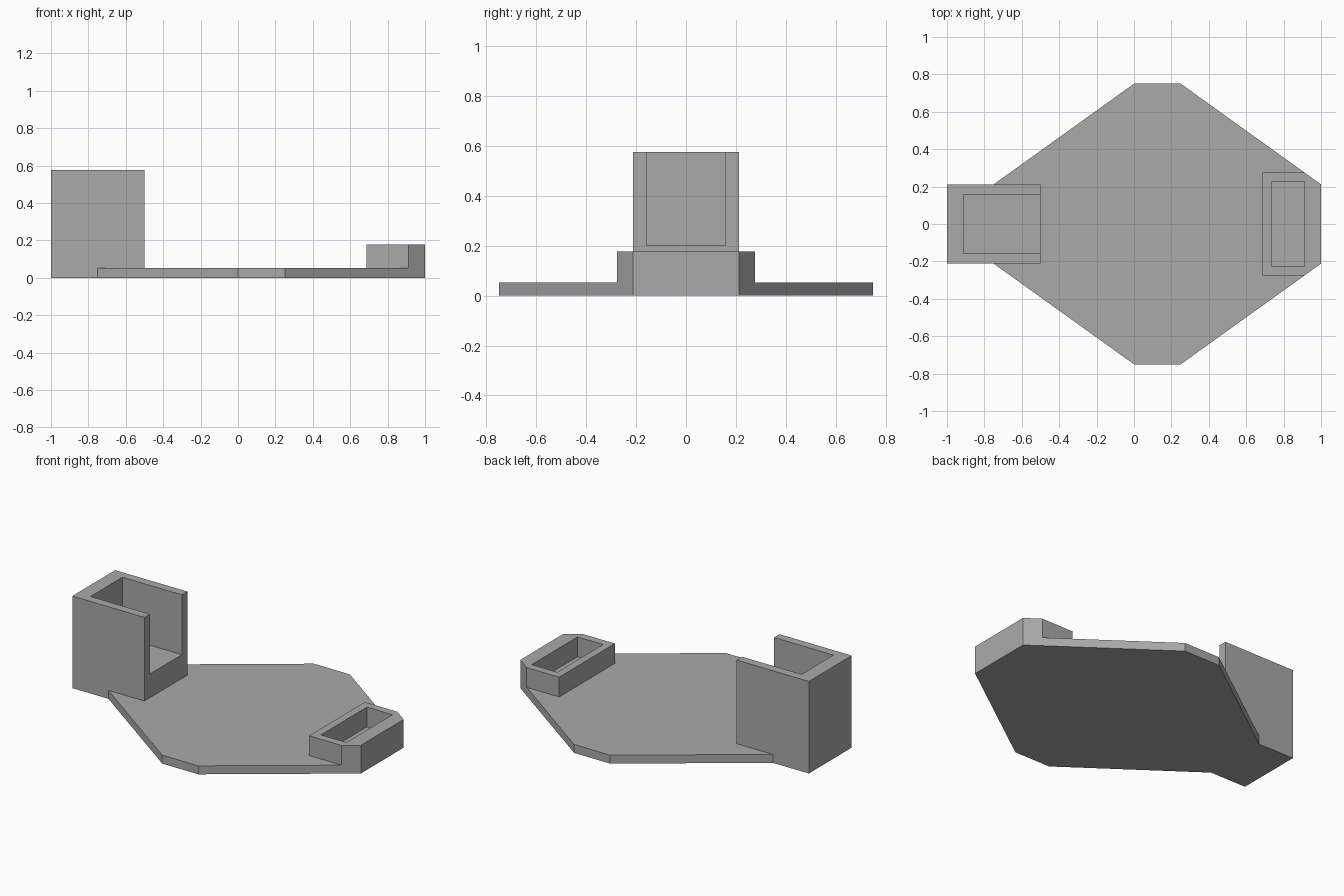
import bpy
import bmesh

cube = bpy.data.objects.get("Cube")
if cube:
    bpy.data.objects.remove(cube, do_unlink=True)

grey = bpy.data.materials.new("plain grey")
grey.use_nodes = True
colour = (0.4, 0.4, 0.4, 1)
grey.diffuse_color = colour
grey.node_tree.nodes["Principled BSDF"].inputs["Base Color"].default_value = colour


def prism(name, half_outline, bottom, top):
    """Extrude an outline mirrored across y = 0; points run from +x to -x."""
    outline = half_outline + [(x, -y) for x, y in reversed(half_outline)]
    bm = bmesh.new()
    face = bm.faces.new([bm.verts.new((x, y, bottom)) for x, y in outline])
    new = bmesh.ops.extrude_face_region(bm, geom=[face])["geom"]
    verts = [v for v in new if isinstance(v, bmesh.types.BMVert)]
    bmesh.ops.translate(bm, verts=verts, vec=(0, 0, top - bottom))
    bmesh.ops.recalc_face_normals(bm, faces=bm.faces)
    mesh = bpy.data.meshes.new(name)
    bm.to_mesh(mesh)
    bm.free()
    mesh.materials.append(grey)
    obj = bpy.data.objects.new(name, mesh)
    bpy.context.collection.objects.link(obj)
    return obj


def combine(target, other, operation):
    """Apply a boolean and discard the other solid."""
    mod = target.modifiers.new(operation, 'BOOLEAN')
    mod.operation = operation
    mod.solver = 'EXACT'
    mod.object = other
    bpy.context.view_layer.objects.active = target
    bpy.ops.object.modifier_apply(modifier=mod.name)
    bpy.data.objects.remove(other, do_unlink=True)


# Main dimensions
END, SIDE = 0.212, 0.75
PLATE_TOP = 0.053
SHELF_X = 0.911
SHELF_Y = END + (1 - SHELF_X) * (SIDE - END) / 0.75

# Solid parts: faceted plate, tall holder, low tray
base = prism("base_with_holders",
             [(1, END), (0.25, SIDE), (0, SIDE), (-0.75, END)], 0, PLATE_TOP)
tower = prism("tall_holder", [(-0.5, END), (-1, END)], 0, 0.577)
tray = prism("low_tray", [(1, END), (SHELF_X, SHELF_Y), (0.686, SHELF_Y)], 0, 0.177)

# Openings: the tall holder is open at its top and inner side
tower_slot = prism("tall_holder_opening", [(-0.4, 0.158), (-0.912, 0.158)], 0.202, 0.7)
tray_slot = prism("low_tray_opening", [(SHELF_X, 0.227), (0.734, 0.227)], PLATE_TOP, 0.3)
combine(tower, tower_slot, 'DIFFERENCE')
combine(tray, tray_slot, 'DIFFERENCE')
combine(base, tower, 'UNION')
combine(base, tray, 'UNION')

# Merge coplanar faces left by the joins
bm = bmesh.new()
bm.from_mesh(base.data)
bmesh.ops.remove_doubles(bm, verts=bm.verts, dist=0.0005)
bmesh.ops.dissolve_limit(bm, angle_limit=0.01, verts=bm.verts, edges=bm.edges)
bm.to_mesh(base.data)
bm.free()
